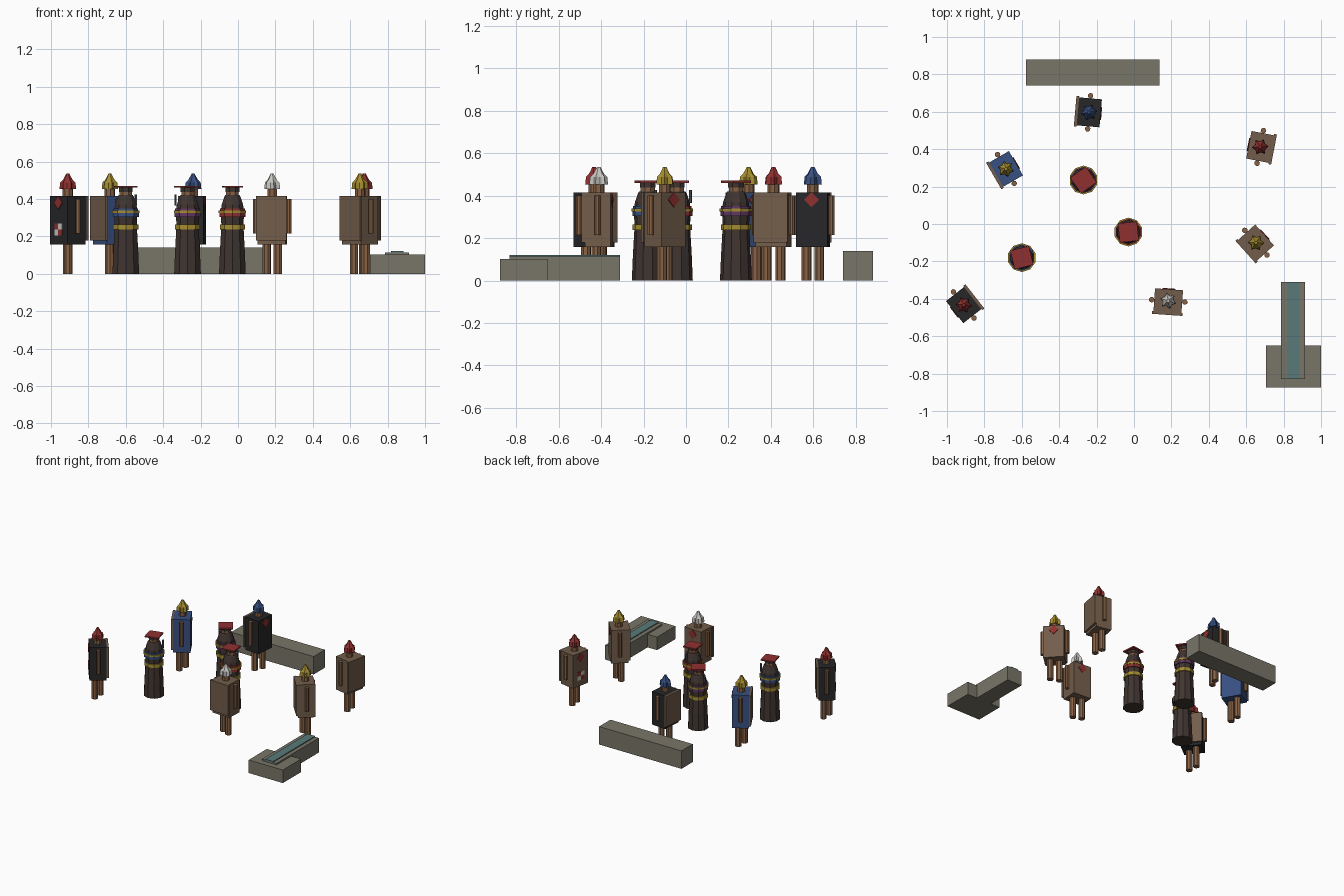
import bpy, bmesh
from math import cos, sin, pi, radians
from mathutils import Matrix, Vector

if "Cube" in bpy.data.objects:
    bpy.data.objects.remove(bpy.data.objects["Cube"])

COLORS = {
    "stone": (0.19, 0.18, 0.14), "teal": (0.10, 0.19, 0.19), "skin": (0.24, 0.12, 0.06),
    "tan": (0.17, 0.11, 0.07), "black": (0.02, 0.02, 0.022), "blue": (0.04, 0.08, 0.22),
    "red": (0.28, 0.03, 0.03), "yellow": (0.38, 0.27, 0.03), "white": (0.6, 0.58, 0.55),
    "robe": (0.05, 0.035, 0.03), "purple": (0.12, 0.04, 0.12), "grey": (0.09, 0.10, 0.12),
}
mats = {}


def material(name):
    if name not in mats:
        mats[name] = bpy.data.materials.new(name)
        mats[name].diffuse_color = (*COLORS[name], 1)
    return mats[name]


def finish(name, bm, color, M):
    bmesh.ops.recalc_face_normals(bm, faces=bm.faces)
    bm.transform(M)
    mesh = bpy.data.meshes.new(name)
    bm.to_mesh(mesh)
    bm.free()
    mesh.materials.append(material(color))
    bpy.context.collection.objects.link(bpy.data.objects.new(name, mesh))


def box(name, x0, x1, y0, y1, z0, z1, color, M=Matrix()):
    bm = bmesh.new()
    bmesh.ops.create_cube(bm, size=1)
    for v in bm.verts:
        v.co = Vector(((x0 + x1) / 2 + v.co.x * (x1 - x0),
                       (y0 + y1) / 2 + v.co.y * (y1 - y0),
                       (z0 + z1) / 2 + v.co.z * (z1 - z0)))
    finish(name, bm, color, M)


def lathe(name, profile, sides, color, M, x=0, y=0):
    """Stack of rings (r_even, r_odd, z), capped at both ends."""
    bm = bmesh.new()
    rings = []
    for r_even, r_odd, z in profile:
        ring = []
        for i in range(sides):
            r, a = (r_odd if i % 2 else r_even), 2 * pi * (i + 0.5) / sides
            ring.append(bm.verts.new((x + r * cos(a), y + r * sin(a), z)))
        rings.append(ring)
    for a, b in zip(rings, rings[1:]):
        for i in range(sides):
            j = (i + 1) % sides
            bm.faces.new((a[i], a[j], b[j], b[i]))
    bm.faces.new(rings[0])
    bm.faces.new(rings[-1])
    finish(name, bm, color, M)


def rod(name, x, y, r, z0, z1, sides, color, M):
    lathe(name, [(r, r, z0), (r, r, z1)], sides, color, M, x, y)


def place(x, y, degrees):
    return Matrix.Translation((x, y, 0)) @ Matrix.Rotation(radians(degrees), 4, 'Z')


def tabard_figure(x, y, facing, stride, body, hat):
    M = place(x, y, facing)   # local +x is the front
    for side, label in ((1, "left"), (-1, "right")):
        rod(label + "_leg", side * stride, side * 0.031, 0.024, 0, 0.17, 8, "skin", M)
        rod(label + "_arm", 0, side * 0.089, 0.015, 0.215, 0.40, 8, "skin", M)
    box("tabard", -0.06, 0.062, -0.075, 0.075, 0.157, 0.415, body, M)
    box("back_cape", -0.075, -0.06, -0.082, 0.082, 0.178, 0.415, "tan", M)
    # chest diamond
    D = M @ Matrix.Translation((0.064, 0, 0.38)) @ Matrix.Rotation(pi / 4, 4, 'X')
    box("chest_diamond", -0.003, 0.003, -0.025, 0.025, -0.025, 0.025, "red", D)
    # checked patch
    if hat == "red":
        for i in range(2):
            for j in range(2):
                box("check_patch", 0.061, 0.066, (i - 1) * 0.033, i * 0.033,
                    0.205 + j * 0.032, 0.237 + j * 0.032,
                    "white" if i == j else "red", M)
    # head and ribbed pointed hat
    rod("head", 0, 0, 0.028, 0.41, 0.47, 8, "skin", M)
    lathe("pointed_hat", [(0.045, 0.030, 0.452), (0.041, 0.028, 0.488),
                          (0.026, 0.022, 0.502), (0.008, 0.008, 0.535)], 12, hat, M)


def robed_figure(x, y, turn, tassel, sash):
    M = place(x, y, 0)
    prof = [(0.075, 0), (0.070, 0.12), (0.062, 0.26), (0.066, 0.33), (0.060, 0.37),
            (0.046, 0.41), (0.040, 0.42)]
    lathe("robe", [(r, r, z) for r, z in prof], 10, "robe", M)
    rod("gold_belt", 0, 0, 0.071, 0.237, 0.263, 10, "yellow", M)
    rod("sash", 0, 0, 0.073, 0.303, 0.325, 10, sash, M)
    rod("sash_trim", 0, 0, 0.077, 0.325, 0.338, 10, "yellow", M)
    rod("collar", 0, 0, 0.070, 0.338, 0.350, 10, sash, M)
    rod("head", 0, 0, 0.036, 0.41, 0.45, 8, "skin", M)
    rod("cap_base", 0, 0, 0.040, 0.438, 0.464, 8, "robe", M)
    box("flat_cap", -0.051, 0.051, -0.051, 0.051, 0.460, 0.470, "red",
        M @ Matrix.Rotation(radians(turn), 4, 'Z'))
    a = radians(tassel)
    rod("tassel", 0.065 * cos(a), 0.065 * sin(a), 0.007, 0.365, 0.425, 6, "grey", M)


# stone wall and runway stage
box("wall", -0.577, 0.135, 0.74, 0.88, 0, 0.14, "stone")
box("stage_block", 0.705, 1.0, -0.875, -0.65, 0, 0.102, "stone")
box("runway", 0.787, 0.915, -0.83, -0.31, 0, 0.114, "stone")
box("runway_strip", 0.818, 0.884, -0.83, -0.31, 0.112, 0.121, "teal")

# ring of tabard figures
tabard_figure(-0.91, -0.433, 218, 0.022, "black", "red")
tabard_figure(-0.685, 0.294, 30, 0.02, "blue", "yellow")
tabard_figure(-0.24, 0.597, -5, 0.01, "black", "blue")
tabard_figure(0.675, 0.412, 169, -0.01, "tan", "red")
tabard_figure(0.652, -0.100, 42, -0.015, "tan", "yellow")
tabard_figure(0.183, -0.411, 86, 0.01, "tan", "white")

# robed figures in the middle
robed_figure(-0.27, 0.235, 35, 170, "purple")
robed_figure(-0.03, -0.043, 6, 80, "red")
robed_figure(-0.60, -0.18, 14, 35, "blue")

for m in bpy.data.materials:
    if m.users and not m.is_grease_pencil:
        m.use_nodes = True
        m.node_tree.nodes["Principled BSDF"].inputs["Base Color"].default_value = m.diffuse_color
